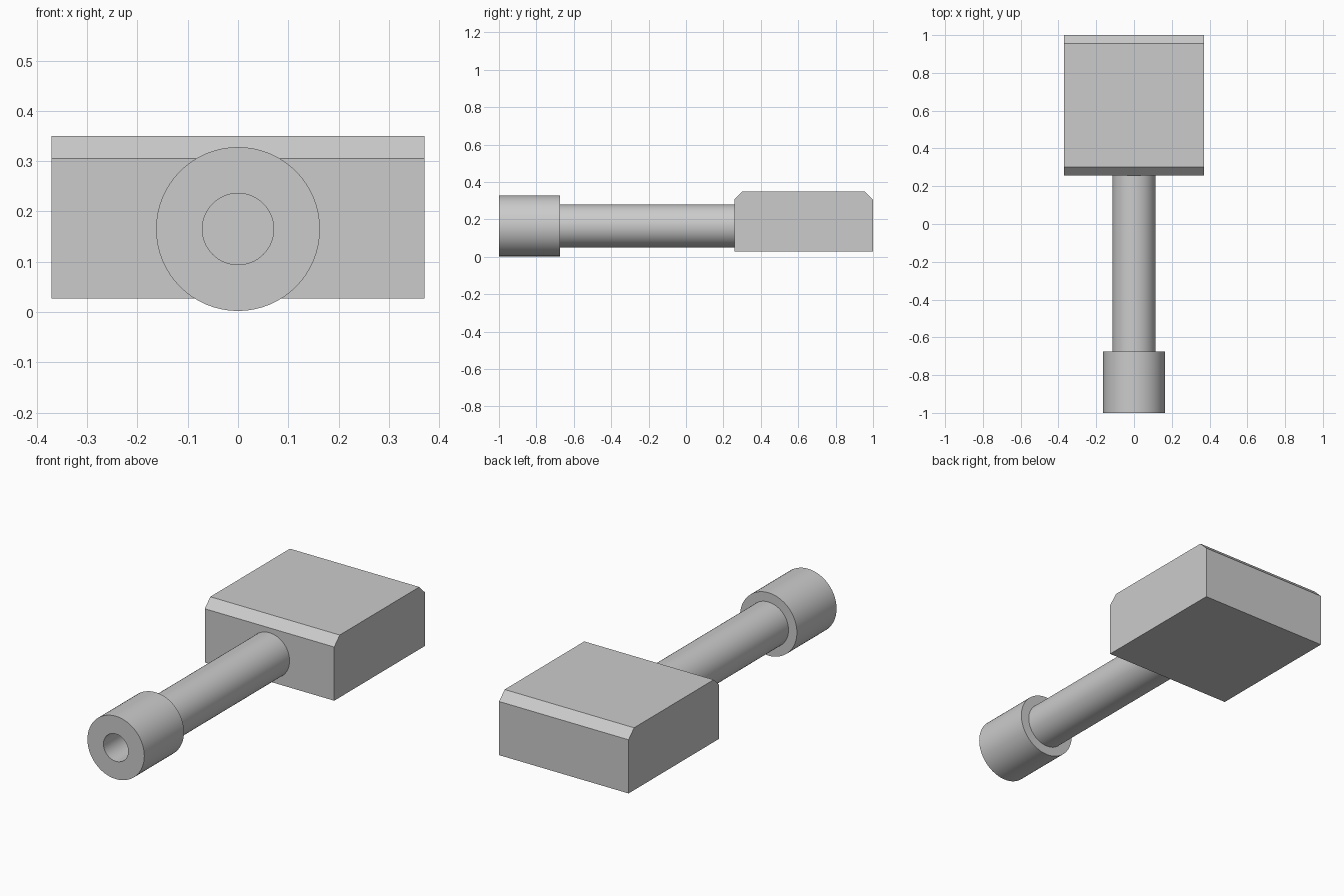
import bpy, bmesh
from math import radians
from mathutils import Matrix, Vector

if "Cube" in bpy.data.objects:
    bpy.data.objects.remove(bpy.data.objects["Cube"])

AXIS_Z = 0.165


def make_object(name, bm):
    bmesh.ops.recalc_face_normals(bm, faces=bm.faces)
    mesh = bpy.data.meshes.new(name)
    bm.to_mesh(mesh)
    bm.free()
    obj = bpy.data.objects.new(name, mesh)
    bpy.context.collection.objects.link(obj)
    return obj


def lathe_along_y(name, profile, segments=64):
    """Spin (radius, y) points around the rod axis."""
    bm = bmesh.new()
    verts = [bm.verts.new((r, y, AXIS_Z)) for r, y in profile]
    edges = [bm.edges.new(pair) for pair in zip(verts, verts[1:])]
    bmesh.ops.spin(bm, geom=verts + edges, cent=(0, 0, AXIS_Z), axis=(0, 1, 0),
                   angle=radians(360), steps=segments, use_duplicate=False)
    bmesh.ops.remove_doubles(bm, verts=bm.verts, dist=1e-5)
    obj = make_object(name, bm)
    bpy.ops.object.select_all(action='DESELECT')
    obj.select_set(True)
    bpy.context.view_layer.objects.active = obj
    bpy.ops.object.shade_smooth_by_angle(angle=radians(30))
    return obj


# Rod with socketed round head
lathe_along_y("socket_head_rod", [
    (0, -0.70), (0.071, -0.70), (0.071, -1.0), (0.163, -1.0),
    (0.163, -0.675), (0.115, -0.675), (0.115, 0.258), (0, 0.258)])

# Block with chamfered front and back top edges, extruded across x
profile = [(0.258, 0.027), (1.0, 0.027), (1.0, 0.305), (0.955, 0.35),
           (0.303, 0.35), (0.258, 0.305)]
bm = bmesh.new()
face = bm.faces.new([bm.verts.new((-0.371, y, z)) for y, z in profile])
result = bmesh.ops.extrude_face_region(bm, geom=[face], use_keep_orig=True)
new_verts = [g for g in result["geom"] if isinstance(g, bmesh.types.BMVert)]
bmesh.ops.translate(bm, verts=new_verts, vec=(0.742, 0, 0))
make_object("chamfered_block", bm)
